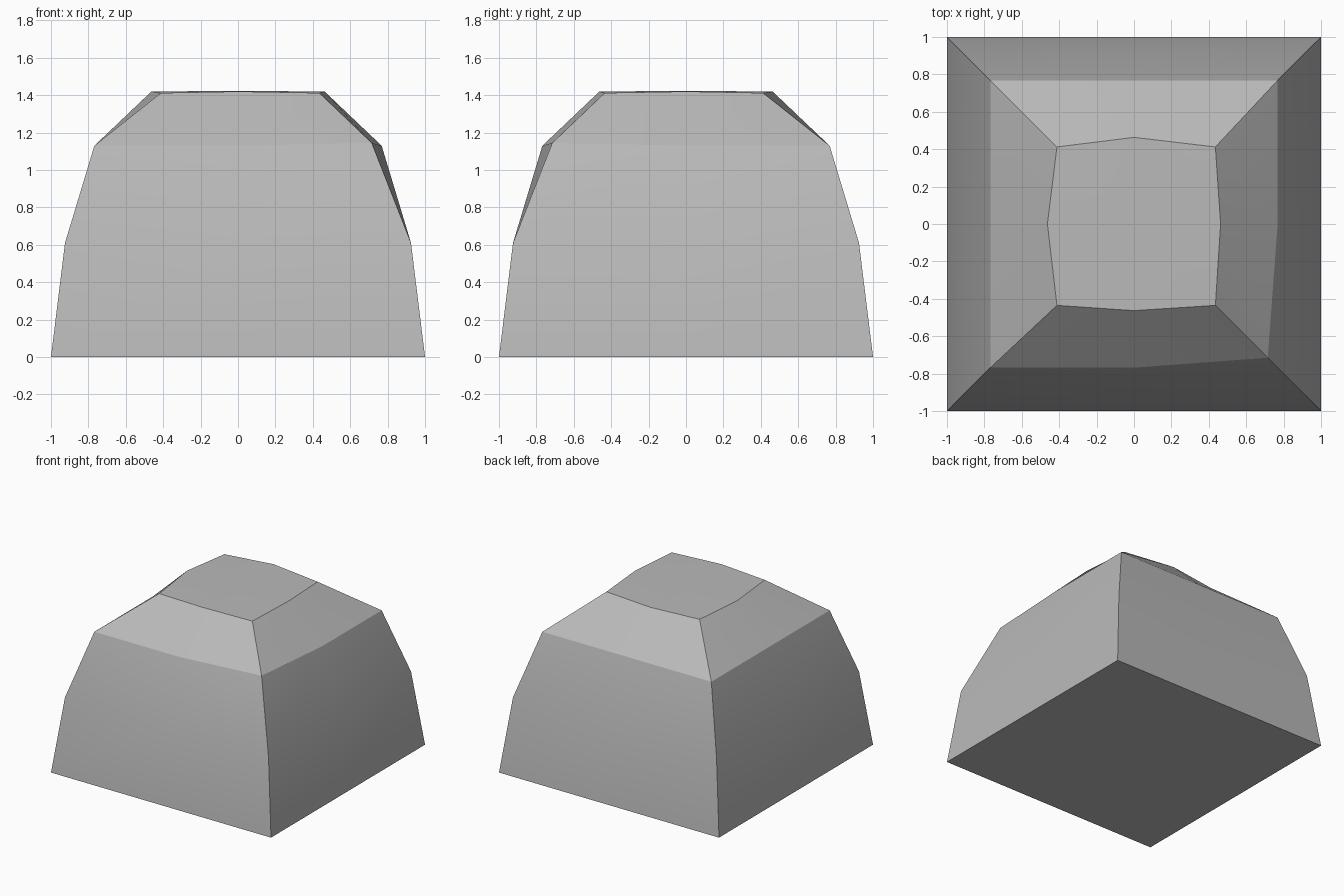
import bpy, bmesh, math

if "Cube" in bpy.data.objects:
    bpy.data.objects.remove(bpy.data.objects["Cube"])

stone = bpy.data.materials.new("plain grey")
stone.diffuse_color = (0.49, 0.49, 0.49, 1)
stone.use_nodes = True
stone.node_tree.nodes["Principled BSDF"].inputs["Base Color"].default_value = stone.diffuse_color


def ring(bm, corner, mid, z):
    """Square ring of 8 points: corners and edge middles, counter-clockwise."""
    pts = []
    for sx, sy in ((-1, -1), (0, -1), (1, -1), (1, 0), (1, 1), (0, 1), (-1, 1), (-1, 0)):
        r = corner if sx and sy else mid
        pts.append(bm.verts.new((sx * r, sy * r, z)))
    return pts


bm = bmesh.new()
# square dome built from stacked rings
rings = [ring(bm, c, m, z) for c, m, z in
         ((1, 1, 0), (0.925, 0.925, 0.61), (0.768, 0.768, 1.13), (0.424, 0.463, 1.42))]

# uneven worn corners: the front right one is cut further in
rings[2][2].co = (0.715, -0.715, 1.145)
for i, (x, y) in zip((0, 2, 4, 6), ((-0.412, -0.435), (0.435, -0.435), (0.435, 0.412), (-0.412, 0.412))):
    rings[3][i].co = (x, y, 1.412)

# side walls
for a, b in zip(rings, rings[1:]):
    for i in range(8):
        j = (i + 1) % 8
        bm.faces.new((a[i], a[j], b[j], b[i]))

# flat base and slightly raised top
bm.faces.new(rings[0][::-1])
crown = bm.verts.new((0, 0, 1.423))
for i in range(8):
    bm.faces.new((rings[3][i], rings[3][(i + 1) % 8], crown))

bmesh.ops.recalc_face_normals(bm, faces=bm.faces[:])
mesh = bpy.data.meshes.new("square_dome")
bm.to_mesh(mesh)
bm.free()
mesh.materials.append(stone)
dome = bpy.data.objects.new("square_dome", mesh)
bpy.context.collection.objects.link(dome)

# soft shading on the gentle wall bends, sharp at the chamfer
bpy.context.view_layer.objects.active = dome
dome.select_set(True)
bpy.ops.object.shade_smooth_by_angle(angle=math.radians(20))
